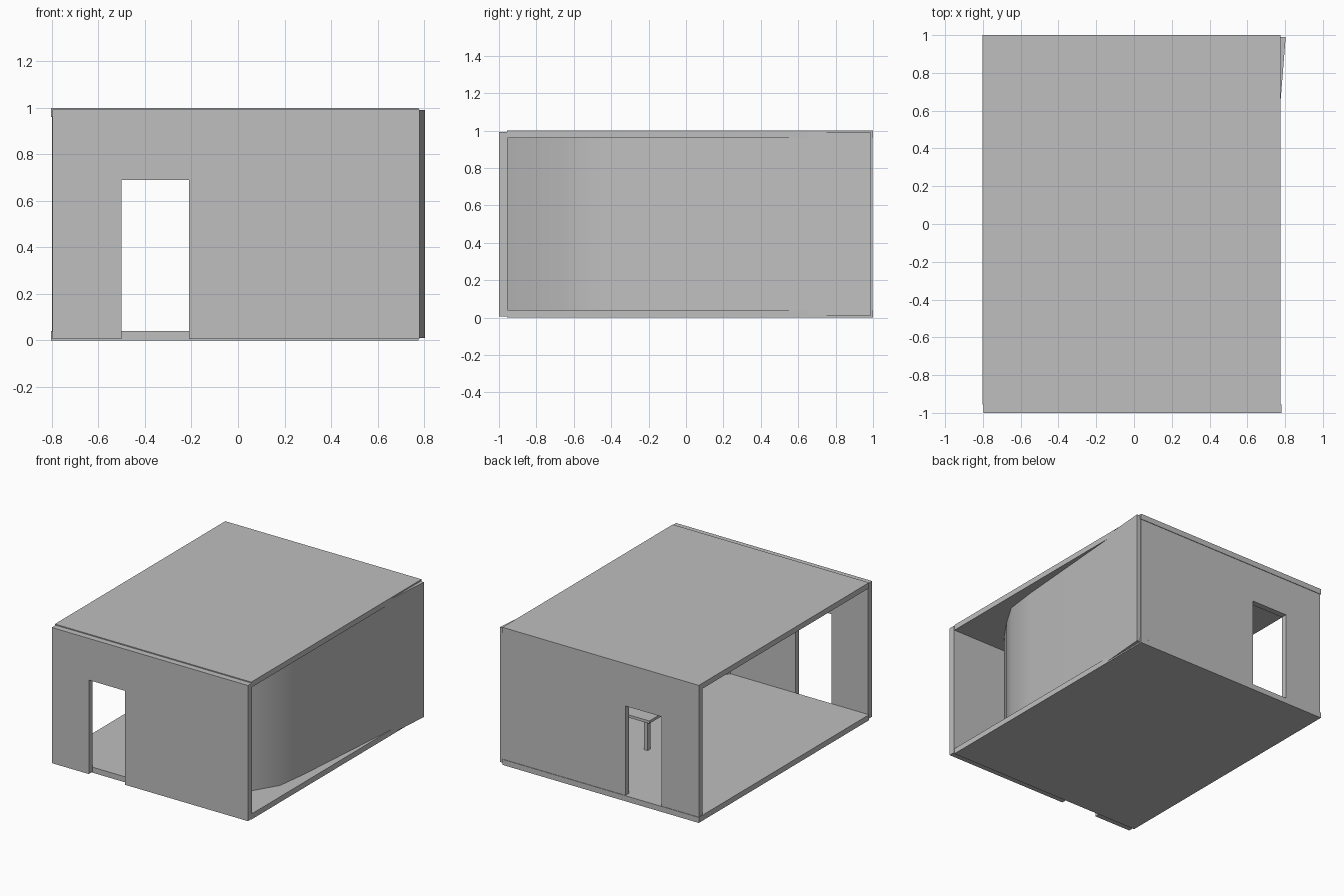
import bpy, bmesh, math
from mathutils import Vector

if "Cube" in bpy.data.objects:
    bpy.data.objects.remove(bpy.data.objects["Cube"])

grey = bpy.data.materials.new("plain_grey")
grey.use_nodes = True
colour = (0.52, 0.52, 0.52, 1)
grey.diffuse_color = colour
grey.node_tree.nodes["Principled BSDF"].inputs["Base Color"].default_value = colour


def prism(name, outline, depth):
    """Extrude a flat outline along a depth vector."""
    bm = bmesh.new()
    face = bm.faces.new([bm.verts.new(p) for p in outline])
    new = bmesh.ops.extrude_face_region(bm, geom=[face])["geom"]
    moved = [v for v in new if isinstance(v, bmesh.types.BMVert)]
    bmesh.ops.translate(bm, verts=moved, vec=Vector(depth))
    bmesh.ops.recalc_face_normals(bm, faces=bm.faces)
    mesh = bpy.data.meshes.new(name)
    bm.to_mesh(mesh)
    bm.free()
    mesh.materials.append(grey)
    obj = bpy.data.objects.new(name, mesh)
    bpy.context.collection.objects.link(obj)
    return obj


def box(name, x0, x1, y0, y1, z0, z1):
    base = [(x0, y0, z0), (x1, y0, z0), (x1, y1, z0), (x0, y1, z0)]
    return prism(name, base, (0, 0, z1 - z0))


def door_wall(name, x0, x1, y0, y1, z0, z1):
    """Wall with a doorway open down to its foot."""
    left, right, head = -0.5, -0.21, 0.69
    outline = [(x0, z0), (left, z0), (left, head), (right, head),
               (right, z0), (x1, z0), (x1, z1), (x0, z1)]
    return prism(name, [(x, y0, z) for x, z in outline], (0, y1 - y0, 0))


# Floor and roof
for name, z in (("floor", 0), ("roof", 0.96)):
    box(name, -0.803, 0.776, -0.956, 1.0, z, z + 0.04)

# End walls with aligned doorways
door_wall("front_wall", -0.797, 0.78, -1.0, -0.955, 0.007, 0.993)
door_wall("back_wall", -0.8, 0.774, 0.953, 0.996, 0.005, 0.995)

# Curved side wall, bending inwards at the front
outer = [Vector(p) for p in ((0.34, -0.956), (0.46, -0.81), (0.57, -0.655),
                             (0.675, -0.48), (0.704, -0.25), (0.803, 0.99))]
inner = []
for i, p in enumerate(outer):
    along = outer[min(i + 1, len(outer) - 1)] - outer[max(i - 1, 0)]
    inner.append(p + Vector((-along.y, along.x)).normalized() * 0.04)
inner[0].y = outer[0].y
inner[-1].y = outer[-1].y
side = prism("curved_side_wall",
             [(p.x, p.y, 0.01) for p in outer + inner[::-1]], (0, 0, 0.98))
bpy.context.view_layer.objects.active = side
side.select_set(True)
bpy.ops.object.shade_smooth_by_angle(angle=math.radians(40))
side.select_set(False)

# Table inside the room
tx0, tx1, ty0, ty1 = 0.05, 0.6, -0.25, 0.35
box("table_top", tx0, tx1, ty0, ty1, 0.245, 0.265)
for x in (tx0 + 0.02, tx1 - 0.05):
    for y in (ty0 + 0.01, ty1 - 0.04):
        box("table_leg", x, x + 0.03, y, y + 0.03, 0.04, 0.245)
